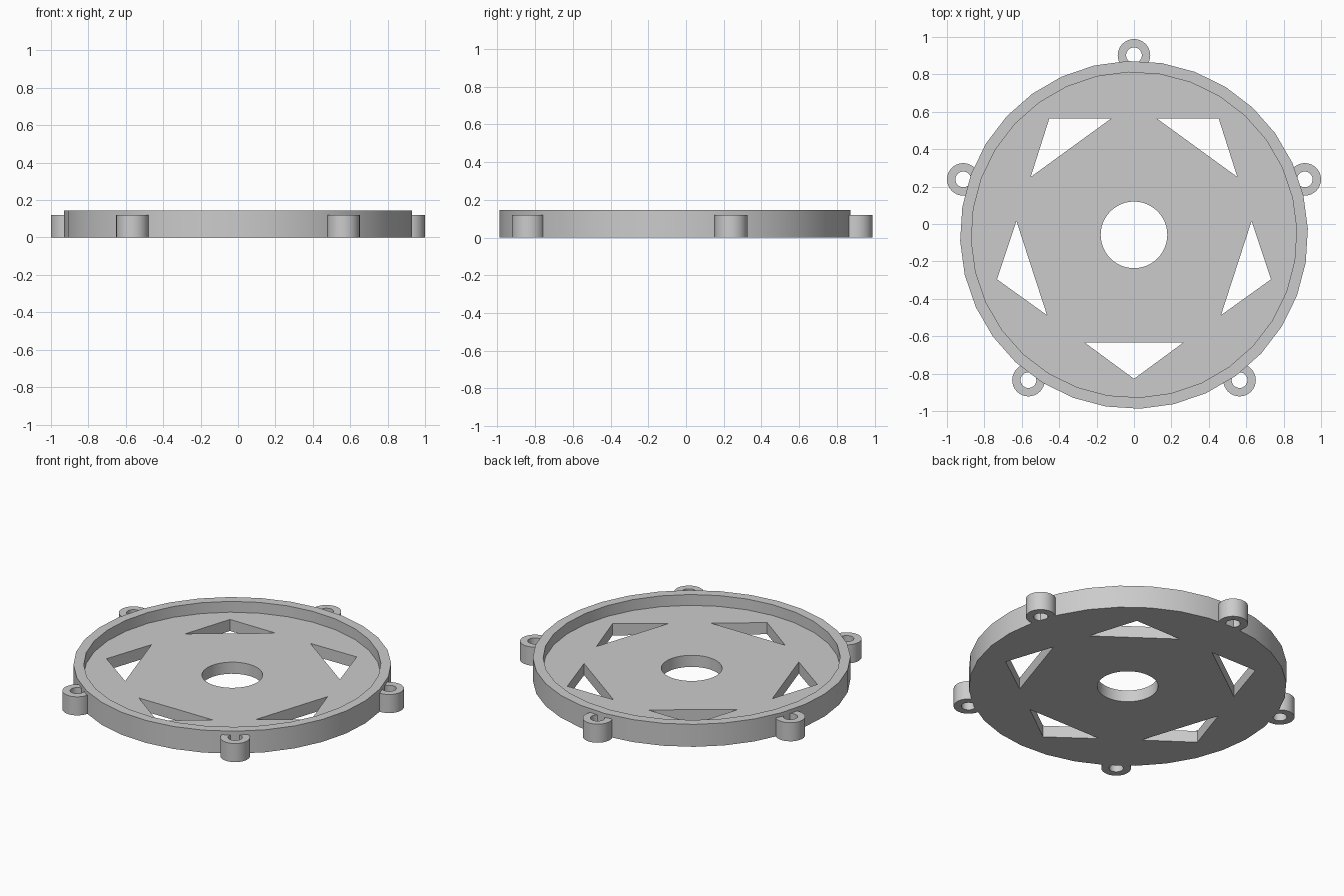
import bpy
import bmesh
from math import sin, cos, pi, radians

if "Cube" in bpy.data.objects:
    bpy.data.objects.remove(bpy.data.objects["Cube"])

CENTRE_Y = -0.058
RIM_H, FLOOR_H, LUG_H = 0.145, 0.075, 0.12
RIM_R, POCKET_R, HOLE_R = 0.93, 0.87, 0.178
LUG_DIST, LUG_R, LUG_HOLE_R = 0.96, 0.087, 0.042

grey = bpy.data.materials.new("plain grey")
grey.use_nodes = True
grey.diffuse_color = (0.6, 0.6, 0.6, 1)
grey.node_tree.nodes["Principled BSDF"].inputs["Base Color"].default_value = (0.6, 0.6, 0.6, 1)


def circle(radius, sides, start=0.0, cx=0.0, cy=0.0):
    angles = [start + 2 * pi * i / sides for i in range(sides)]
    return [(cx + radius * cos(a), cy + radius * sin(a)) for a in angles]


def turn(points, a):
    return [(x * cos(a) - y * sin(a), x * sin(a) + y * cos(a)) for x, y in points]


def prism(name, outline, z0, z1):
    """Extrude a flat outline from z0 up to z1."""
    bm = bmesh.new()
    face = bm.faces.new([bm.verts.new((x, y + CENTRE_Y, z0)) for x, y in outline])
    top = bmesh.ops.extrude_face_region(bm, geom=[face])["geom"]
    verts = [v for v in top if isinstance(v, bmesh.types.BMVert)]
    bmesh.ops.translate(bm, verts=verts, vec=(0, 0, z1 - z0))
    bmesh.ops.recalc_face_normals(bm, faces=bm.faces)
    mesh = bpy.data.meshes.new(name)
    bm.to_mesh(mesh)
    bm.free()
    mesh.materials.append(grey)
    obj = bpy.data.objects.new(name, mesh)
    bpy.context.collection.objects.link(obj)
    return obj


def activate(obj):
    bpy.ops.object.select_all(action="DESELECT")
    obj.select_set(True)
    bpy.context.view_layer.objects.active = obj


def cut(obj, outline, z0, z1):
    """Subtract a prism, then drop the cutter."""
    cutter = prism("cutter", outline, z0, z1)
    cutter.hide_render = True
    mod = obj.modifiers.new("cut", "BOOLEAN")
    mod.operation, mod.solver, mod.object = "DIFFERENCE", "EXACT", cutter
    activate(obj)
    bpy.ops.object.modifier_apply(modifier=mod.name)
    bpy.data.objects.remove(cutter)


def smooth(obj):
    activate(obj)
    bpy.ops.object.shade_smooth_by_angle(angle=radians(30))


# Round tray: raised rim, recessed floor and centre hole
tilt = radians(2)
tray = prism("tray", circle(RIM_R, 32, tilt), 0, RIM_H)
cut(tray, circle(POCKET_R, 32, tilt), FLOOR_H, RIM_H + 0.1)
cut(tray, circle(HOLE_R, 48), -0.1, RIM_H + 0.1)

# Five triangular windows pointing outwards
window = [(-0.265, -0.575), (0, -0.77), (0.265, -0.575)]
for i in range(5):
    cut(tray, turn(window, i * 2 * pi / 5), -0.1, RIM_H + 0.1)
smooth(tray)

# Five screw lugs around the rim
for i in range(5):
    a = pi / 2 + i * 2 * pi / 5
    x, y = LUG_DIST * cos(a), LUG_DIST * sin(a)
    lug = prism(f"screw_lug_{i + 1}", circle(LUG_R, 32, 0, x, y), 0, LUG_H)
    cut(lug, circle(LUG_HOLE_R, 32, 0, x, y), -0.1, LUG_H + 0.1)
    smooth(lug)
